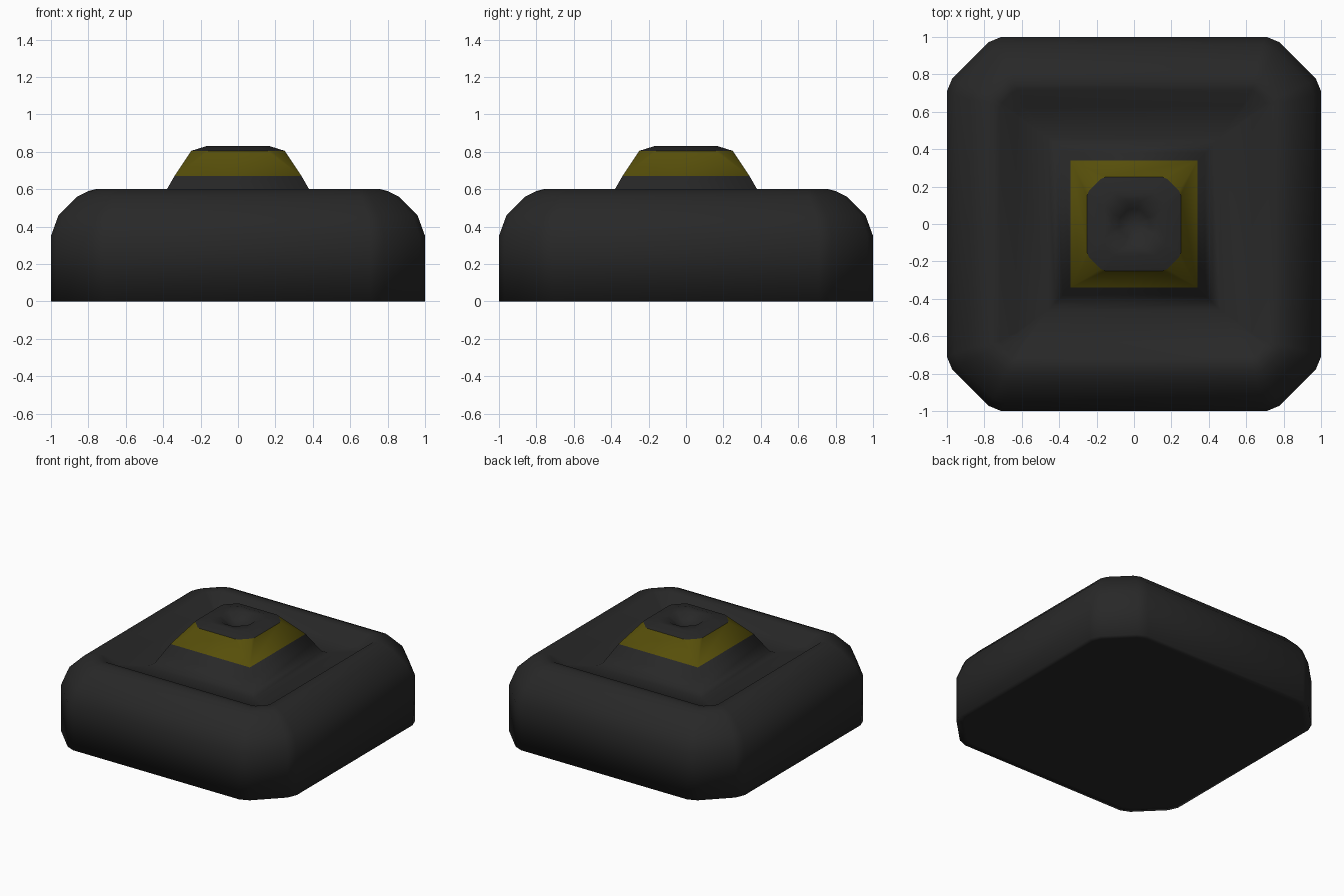
import bpy, bmesh, math

if "Cube" in bpy.data.objects:
    bpy.data.objects.remove(bpy.data.objects["Cube"])


def material(name, rgb):
    m = bpy.data.materials.new(name)
    m.diffuse_color = (*rgb, 1)
    m.use_nodes = True
    m.node_tree.nodes["Principled BSDF"].inputs["Base Color"].default_value = m.diffuse_color
    return m


dark = material("charcoal", (0.021, 0.021, 0.021))
yellow = material("dark yellow", (0.095, 0.078, 0.003))


def ring(half, cut, z):
    """Square outline of given half width, corners rounded by cut."""
    corner = [(half, half - cut), (half - 0.1 * cut, half - 0.76 * cut),
              (half - 0.76 * cut, half - 0.1 * cut), (half - cut, half)]
    pts = []
    for k in range(4):
        c, s = round(math.cos(k * math.pi / 2)), round(math.sin(k * math.pi / 2))
        pts += [(x * c - y * s, x * s + y * c, z) for x, y in corner]
    return pts


def loft(name, profile, mat, cap_start=False, cap_end=False, angle=50):
    """Skin a stack of (half width, corner cut, height) outlines."""
    bm = bmesh.new()
    loops = [[bm.verts.new(p) for p in ring(*row)] for row in profile]
    for a, b in zip(loops, loops[1:]):
        n = len(a)
        for i in range(n):
            j = (i + 1) % n
            bm.faces.new((a[i], a[j], b[j], b[i]))
    if cap_start:
        bm.faces.new(list(reversed(loops[0])))
    if cap_end:
        bm.faces.new(loops[-1])
    bmesh.ops.remove_doubles(bm, verts=bm.verts, dist=0.0005)
    mesh = bpy.data.meshes.new(name)
    bm.to_mesh(mesh)
    bm.free()
    mesh.materials.append(mat)
    ob = bpy.data.objects.new(name, mesh)
    bpy.context.collection.objects.link(ob)
    bpy.ops.object.select_all(action='DESELECT')
    ob.select_set(True)
    bpy.context.view_layer.objects.active = ob
    bpy.ops.object.shade_smooth_by_angle(angle=math.radians(angle))
    return ob


# Rounded block with a sunken tray and the foot of the centre mound
loft("base_block", [
    (0.95, 0.26, 0.0), (1.0, 0.29, 0.0),
    (1.0, 0.29, 0.35), (0.96, 0.27, 0.46), (0.86, 0.20, 0.56),
    (0.80, 0.15, 0.59), (0.76, 0.12, 0.60), (0.715, 0.09, 0.595),
    (0.63, 0.05, 0.525), (0.46, 0, 0.51), (0.42, 0, 0.53),
    (0.38, 0, 0.60), (0.34, 0, 0.67)], dark, cap_start=True, angle=100)

# Sloping yellow band, square below and eight sided above
loft("yellow_band", [(0.34, 0, 0.67), (0.25, 0.095, 0.805)], yellow, angle=30)

# Dark cap with a round dimple
loft("top_cap", [
    (0.25, 0.095, 0.805), (0.17, 0.07, 0.83), (0.12, 0.09, 0.825),
    (0.08, 0.06, 0.79), (0.035, 0.026, 0.77)], dark, cap_end=True)
